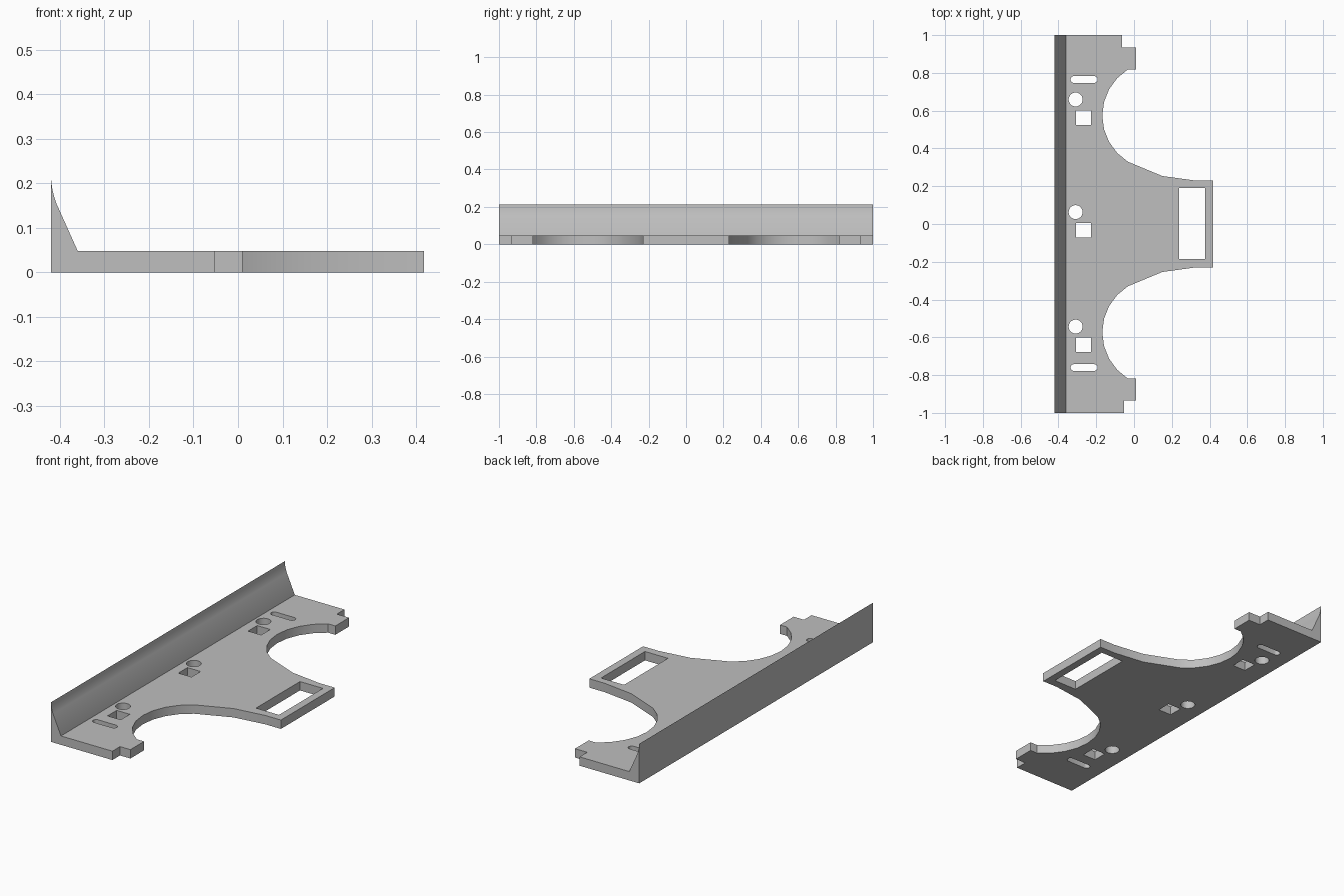
import bpy, bmesh
from math import sin, cos, pi, radians
from mathutils import Vector

cube = bpy.data.objects.get("Cube")
if cube:
    bpy.data.objects.remove(cube, do_unlink=True)

THICK = 0.048
LEFT, FOLD, RIGHT = -0.42, -0.36, 0.418

grey = bpy.data.materials.new("plain_grey")
grey.use_nodes = True
colour = (0.52, 0.52, 0.52, 1)
grey.diffuse_color = colour
grey.node_tree.nodes["Principled BSDF"].inputs["Base Color"].default_value = colour


def arc(cx, cy, r, start, end, steps):
    angles = [radians(start + (end - start) * i / steps) for i in range(steps + 1)]
    return [(cx + r * cos(a), cy + r * sin(a)) for a in angles]


def rect(x0, x1, y0, y1):
    return [(x0, y0), (x1, y0), (x1, y1), (x0, y1)]


def slot(x0, x1, y, r):
    return arc(x1 - r, y, r, -90, 90, 8) + arc(x0 + r, y, r, 90, 270, 8)


def extruded(name, loops, place, offset):
    """Fill an outline with holes, then extrude it into a solid."""
    bm = bmesh.new()
    edges = []
    for loop in loops:
        verts = [bm.verts.new(place(*p)) for p in loop]
        edges += [bm.edges.new((v, verts[i - 1])) for i, v in enumerate(verts)]
    bmesh.ops.triangle_fill(bm, edges=edges, use_beauty=True, use_dissolve=False)
    result = bmesh.ops.extrude_face_region(bm, geom=bm.faces[:], use_keep_orig=True)
    moved = [g for g in result["geom"] if isinstance(g, bmesh.types.BMVert)]
    bmesh.ops.translate(bm, verts=moved, vec=Vector(offset))
    bmesh.ops.recalc_face_normals(bm, faces=bm.faces[:])
    mesh = bpy.data.meshes.new(name)
    bm.to_mesh(mesh)
    bm.free()
    mesh.materials.append(grey)
    obj = bpy.data.objects.new(name, mesh)
    bpy.context.collection.objects.link(obj)
    bpy.ops.object.select_all(action="DESELECT")
    obj.select_set(True)
    bpy.context.view_layer.objects.active = obj
    bpy.ops.object.shade_smooth_by_angle(angle=radians(30))
    return obj


# Half outline of the plate: notched corner, round bay, flared tongue
def half_outline(notch_x):
    corner = [(FOLD, 1), (notch_x, 1), (notch_x, 0.935), (0.01, 0.935), (0.01, 0.818)]
    bay = arc(0.12, 0.574, 0.288, 122, 238, 8)
    tongue = [(0.15, 0.254), (0.325, 0.23), (RIGHT, 0.23)]
    return corner + bay + tongue


back = half_outline(-0.063)
front = [(x, -y) for x, y in reversed(half_outline(-0.052))]

# Openings: tongue window, end slots, and three pairs of round and square holes
openings = [rect(0.238, 0.376, -0.186, 0.19)]
openings += [slot(-0.336, -0.193, y, 0.018) for y in (0.765, -0.76)]
for y in (0.659, 0.063, -0.543):
    openings.append(arc(-0.309, y, 0.037, 0, 345, 23))
    openings.append(rect(-0.307, -0.228, y - 0.135, y - 0.057))

extruded("base_plate", [back + front] + openings,
         lambda x, y: (x, y, 0), (0, 0, THICK))

# Upright rail with a tapered, curved lip
lip = [(LEFT, 0), (FOLD, 0), (FOLD, THICK), (-0.408, 0.155), (-0.413, 0.17),
       (-0.417, 0.187), (-0.419, 0.201), (LEFT, 0.214)]
extruded("edge_rail", [lip], lambda x, z: (x, -1, z), (0, 2, 0))
